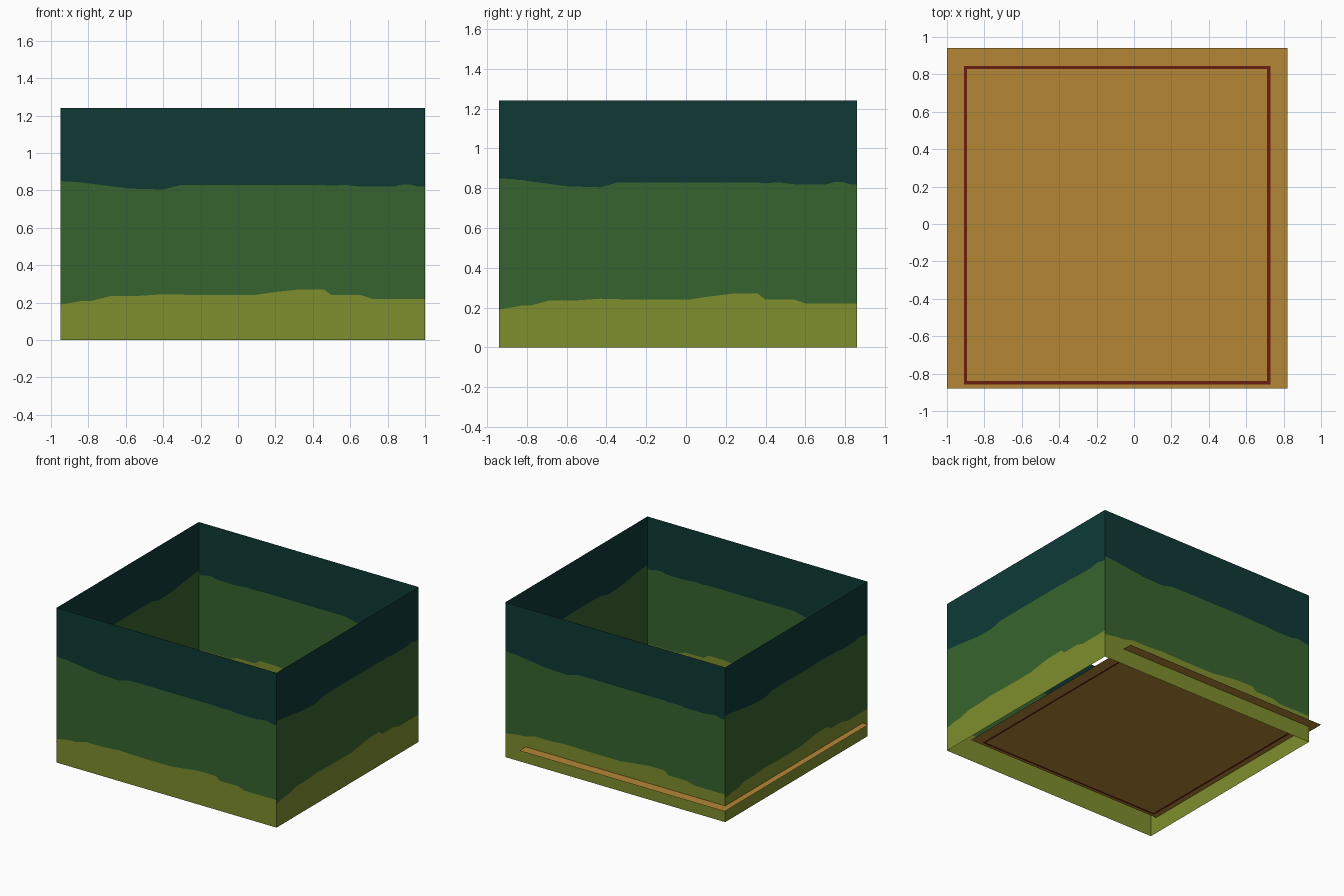
import bpy
import bmesh

if "Cube" in bpy.data.objects:
    bpy.data.objects.remove(bpy.data.objects["Cube"])


def material(name, r, g, b):
    """Flat material from 0-255 sRGB values, stored as linear."""
    def lin(c):
        c /= 255
        return c / 12.92 if c <= 0.04045 else ((c + 0.055) / 1.055) ** 2.4
    m = bpy.data.materials.new(name)
    m.diffuse_color = (lin(r), lin(g), lin(b), 1)
    m.use_nodes = True
    m.node_tree.nodes["Principled BSDF"].inputs["Base Color"].default_value = m.diffuse_color
    return m


olive = material("olive_grass", 127, 142, 45)
green = material("forest_green", 54, 100, 46)
teal = material("dark_teal", 14, 58, 54)
tan = material("tan_ground", 180, 134, 54)
red = material("dark_red_line", 104, 32, 16)

# Painted band edges, as (position along the front wall, height)
LOW = [(-.95, .19), (-.83, .21), (-.78, .21), (-.68, .235), (-.55, .235),
       (-.4, .245), (-.2, .24), (.08, .24), (.2, .257), (.32, .27),
       (.46, .27), (.5, .24), (.66, .24), (.72, .22), (1, .22)]
HIGH = [(-.95, .85), (-.86, .845), (-.58, .81), (-.4, .805), (-.3, .83),
        (.45, .83), (.5, .825), (.57, .83), (.66, .82), (.83, .82),
        (.88, .832), (.92, .832), (.96, .82), (1, .82)]
TOP = 1.24


def height_at(profile, x):
    for (xa, za), (xb, zb) in zip(profile, profile[1:]):
        if x <= xb:
            return za + (zb - za) * (x - xa) / (xb - xa)
    return profile[-1][1]


def finish(bm, name, materials):
    mesh = bpy.data.meshes.new(name)
    bm.to_mesh(mesh)
    bm.free()
    for m in materials:
        mesh.materials.append(m)
    obj = bpy.data.objects.new(name, mesh)
    bpy.context.collection.objects.link(obj)
    return obj


def wall(name, start, end):
    """Thin wall seen from outside, left corner to right corner."""
    bm = bmesh.new()
    columns = []
    for x in sorted({p[0] for p in LOW + HIGH}):
        u = (x + .95) / 1.95
        px = start[0] + (end[0] - start[0]) * u
        py = start[1] + (end[1] - start[1]) * u
        zs = (0, height_at(LOW, x), height_at(HIGH, x), TOP)
        columns.append([bm.verts.new((px, py, z)) for z in zs])
    for a, b in zip(columns, columns[1:]):
        for band in range(3):
            f = bm.faces.new((a[band], b[band], b[band + 1], a[band + 1]))
            f.material_index = band
    finish(bm, name, (olive, green, teal))


# Four walls, the painted scene repeats around the enclosure
corners = [(-.95, -.94), (1, -.94), (1, .86), (-.95, .86)]
for i, name in enumerate(("front_wall", "right_wall", "back_wall", "left_wall")):
    wall(name, corners[i], corners[(i + 1) % 4])

# Ground sheet with a narrow boundary line
xs = (-1, -.91, -.892, .712, .73, .82)
ys = (-.88, -.858, -.84, .828, .846, .94)
bm = bmesh.new()
grid = [[bm.verts.new((x, y, .13)) for y in ys] for x in xs]
for i in range(5):
    for j in range(5):
        f = bm.faces.new((grid[i][j], grid[i + 1][j],
                          grid[i + 1][j + 1], grid[i][j + 1]))
        f.material_index = int(min(i, 4 - i, j, 4 - j) == 1)
finish(bm, "ground_sheet", (tan, red))
